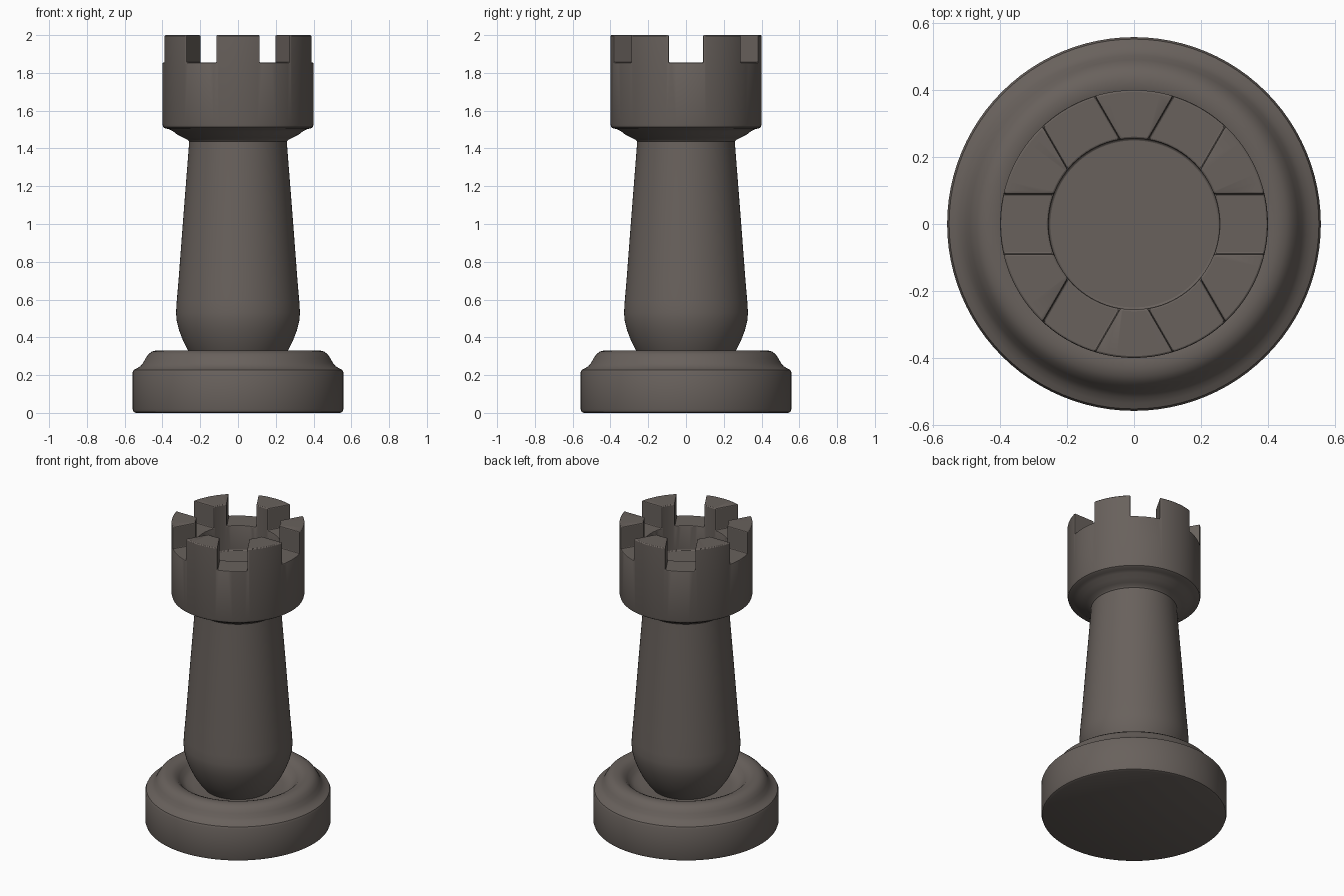
import bpy, bmesh, math
from mathutils import Matrix

cube = bpy.data.objects.get("Cube")
if cube:
    bpy.data.objects.remove(cube, do_unlink=True)

SEGMENTS = 96
COLOUR = (0.14, 0.12, 0.108, 1)

stone = bpy.data.materials.new("dark warm grey")
stone.use_nodes = True
stone.diffuse_color = COLOUR
shader = stone.node_tree.nodes["Principled BSDF"]
shader.inputs["Base Color"].default_value = COLOUR
shader.inputs["Roughness"].default_value = 0.6


def add_object(name, bm):
    mesh = bpy.data.meshes.new(name)
    bmesh.ops.recalc_face_normals(bm, faces=bm.faces)
    bm.to_mesh(mesh)
    bm.free()
    mesh.materials.append(stone)
    obj = bpy.data.objects.new(name, mesh)
    bpy.context.collection.objects.link(obj)
    return obj


def lathe(name, profile):
    """Spin a (radius, height) profile around z into a closed solid."""
    bm = bmesh.new()
    verts = [bm.verts.new((r, 0, z)) for r, z in profile]
    edges = [bm.edges.new(pair) for pair in zip(verts, verts[1:])]
    bmesh.ops.spin(bm, geom=verts + edges, axis=(0, 0, 1), cent=(0, 0, 0),
                   angle=math.tau, steps=SEGMENTS)
    bmesh.ops.remove_doubles(bm, verts=bm.verts, dist=0.0001)
    return add_object(name, bm)


def smooth(obj):
    bpy.ops.object.select_all(action="DESELECT")
    obj.select_set(True)
    bpy.context.view_layer.objects.active = obj
    bpy.ops.object.shade_smooth_by_angle(angle=math.radians(38))


# Base: drum, concave shoulder, rounded lip and sunken dish
base = lathe("base", [
    (0, 0), (0.54, 0), (0.553, 0.006), (0.558, 0.02), (0.558, 0.215),
    (0.552, 0.228), (0.535, 0.236), (0.518, 0.246), (0.503, 0.263),
    (0.49, 0.288), (0.475, 0.31), (0.455, 0.325), (0.43, 0.331),
    (0.40, 0.329), (0.375, 0.318), (0.355, 0.298), (0.335, 0.272),
    (0.31, 0.255), (0.27, 0.248), (0, 0.248)])

# Body: bulbous foot tapering to the neck
body = lathe("body", [
    (0, 0.23), (0.19, 0.23), (0.225, 0.27), (0.262, 0.325), (0.292, 0.385),
    (0.313, 0.44), (0.325, 0.49), (0.328, 0.53), (0.325, 0.585),
    (0.315, 0.70), (0.287, 1.07), (0.261, 1.40), (0.258, 1.45), (0, 1.45)])

# Crown: flared collar, round wall and hollow top
crown = lathe("crown", [
    (0, 1.435), (0.258, 1.435), (0.266, 1.445), (0.29, 1.457), (0.32, 1.472),
    (0.345, 1.492), (0.365, 1.502), (0.385, 1.506), (0.396, 1.513),
    (0.40, 1.527), (0.40, 2.0), (0.255, 2.0), (0.255, 1.69), (0, 1.69)])

# Three crossing bars cut the six battlement slots
bm = bmesh.new()
for i in range(3):
    turn = Matrix.Rotation(i * math.pi / 3, 4, "Z")
    bmesh.ops.create_cube(bm, size=1, matrix=turn
                          @ Matrix.Translation((0, 0, 1.995))
                          @ Matrix.Diagonal((1.2, 0.18, 0.28, 1)))
cutter = add_object("slot_cutter", bm)
cutter.hide_render = True
cutter.hide_set(True)
cutter.display_type = "WIRE"

slots = crown.modifiers.new("slots", "BOOLEAN")
slots.object = cutter
slots.operation = "DIFFERENCE"
slots.solver = "EXACT"
slots.use_self = True

for part in (base, body, crown):
    smooth(part)

# Soften the battlement edges before the smoothing is worked out
soften = crown.modifiers.new("soften", "BEVEL")
soften.width = 0.008
soften.segments = 2
soften.limit_method = "ANGLE"
soften.angle_limit = math.radians(50)
crown.modifiers.move(len(crown.modifiers) - 1, 1)
